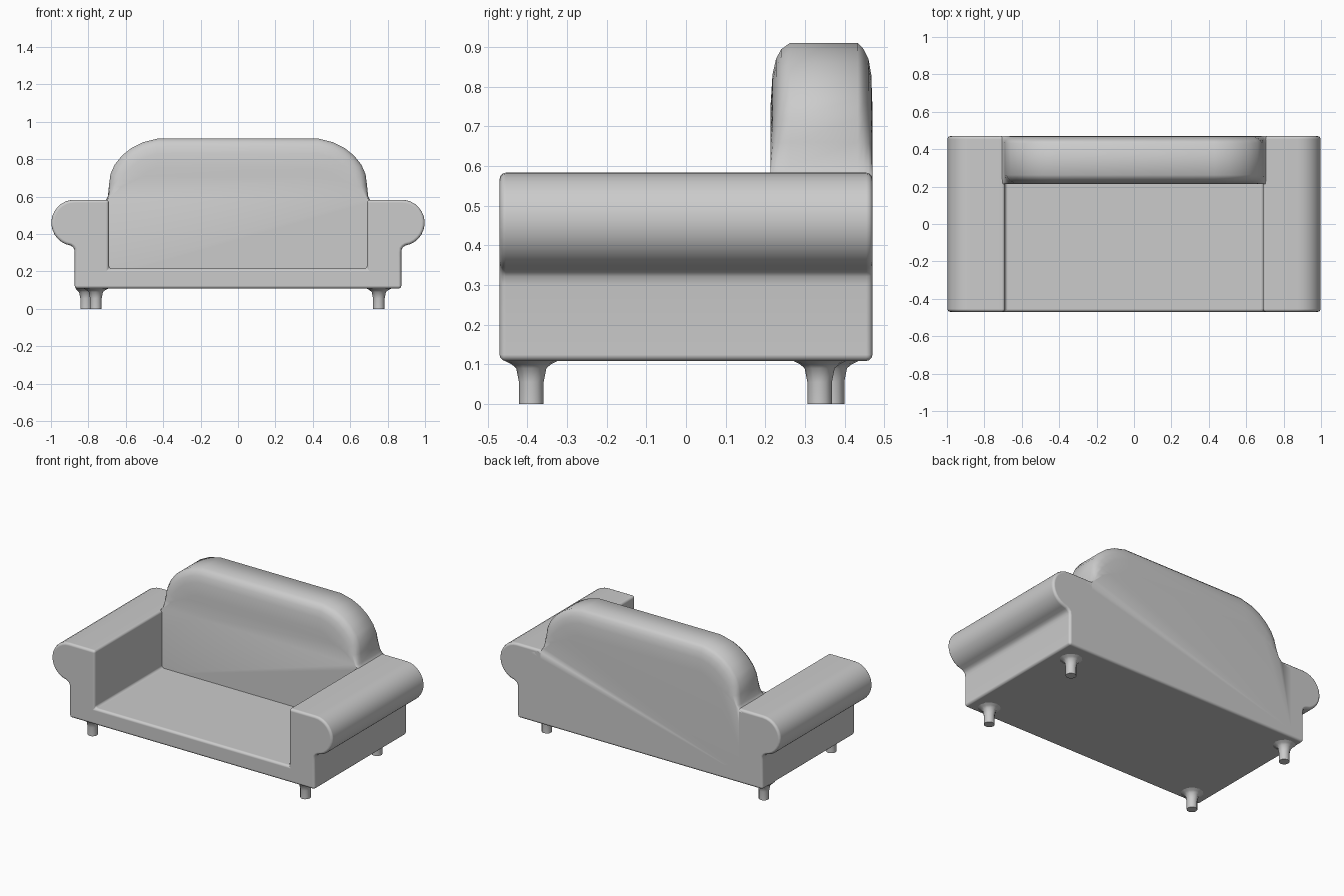
import bpy, bmesh
from math import sin, cos, pi, radians, hypot

if "Cube" in bpy.data.objects:
    bpy.data.objects.remove(bpy.data.objects["Cube"])


def loft(name, rings, angle=40, bevel=0):
    """Join equal-length point rings into a closed, smooth-shaded solid."""
    bm = bmesh.new()
    loops = [[bm.verts.new(p) for p in ring] for ring in rings]
    n = len(loops[0])
    for a, b in zip(loops, loops[1:]):
        for i in range(n):
            j = (i + 1) % n
            bm.faces.new((a[i], a[j], b[j], b[i]))
    bm.faces.new(loops[0])
    bm.faces.new(loops[-1])
    bmesh.ops.recalc_face_normals(bm, faces=bm.faces)
    mesh = bpy.data.meshes.new(name)
    bm.to_mesh(mesh)
    bm.free()
    obj = bpy.data.objects.new(name, mesh)
    bpy.context.collection.objects.link(obj)
    bpy.ops.object.select_all(action='DESELECT')
    obj.select_set(True)
    bpy.context.view_layer.objects.active = obj
    if bevel:
        mod = obj.modifiers.new("soft_edges", 'BEVEL')
        mod.width, mod.segments = bevel, 3
        mod.limit_method, mod.angle_limit = 'ANGLE', radians(50)
        mod.harden_normals = True
    bpy.ops.object.shade_smooth_by_angle(angle=radians(angle))
    return obj


def mirrored(half):
    """Complete a right-hand outline with its left-hand reflection."""
    return half + [(-x, z) for x, z in reversed(half)]


# Base with seat and rolled arms: one U-shaped front profile
arc = [(0.875 + 0.123 * cos(t), 0.460 + 0.123 * sin(t))
       for t in (pi / 2 - radians(170) * i / 14 for i in range(15))]
half = [(0.69, 0.215), (0.69, 0.583)] + arc + [
    (0.884, 0.331), (0.876, 0.321), (0.873, 0.30), (0.873, 0.108)]
outline = mirrored(half)
loft("seat_and_arms", [[(x, y, z) for x, z in outline] for y in (-0.47, 0.47)],
     bevel=0.016)

# Backrest: arched outline, inset towards its front and back faces
# each point: x, z, share of the inset it receives
back = [(0.78, 0.15, 0), (0.78, 0.55, 0), (0.71, 0.574, 0), (0.696, 0.60, 0.1),
        (0.69, 0.66, 0.4), (0.682, 0.72, 0.7), (0.66, 0.77, 0.9),
        (0.62, 0.82, 1), (0.57, 0.86, 1), (0.51, 0.89, 1), (0.43, 0.91, 1)]


def back_ring(y, inset):
    pts = []
    for x, z, share in back:
        dx, dz = x - 0.43, z - 0.62
        d = inset * share / hypot(dx, dz)
        pts.append((x - dx * d, z - dz * d))
    return [(x, y, z) for x, z in mirrored(pts)]


loft("backrest", [back_ring(y, i) for y, i in (
    (0.213, 0.16), (0.218, 0.08), (0.227, 0.04), (0.24, 0.016), (0.262, 0.0),
    (0.433, 0.0), (0.448, 0.016), (0.46, 0.04), (0.467, 0.08), (0.47, 0.16))],
     angle=50)

# Legs: short posts flaring into the underside
leg_profile = [(0.031, 0.0), (0.031, 0.055), (0.038, 0.09),
               (0.05, 0.10), (0.068, 0.109), (0.068, 0.12)]
for name, cx, cy in (("front_right_leg", 0.753, -0.39), ("front_left_leg", -0.76, -0.39),
                     ("back_right_leg", 0.753, 0.337), ("back_left_leg", -0.812, 0.368)):
    # keep the flare within the base outline
    loft(name, [[(max(-0.868, min(0.868, cx + r * cos(2 * pi * k / 12))),
                  cy + r * sin(2 * pi * k / 12), z) for k in range(12)]
                for r, z in leg_profile])
